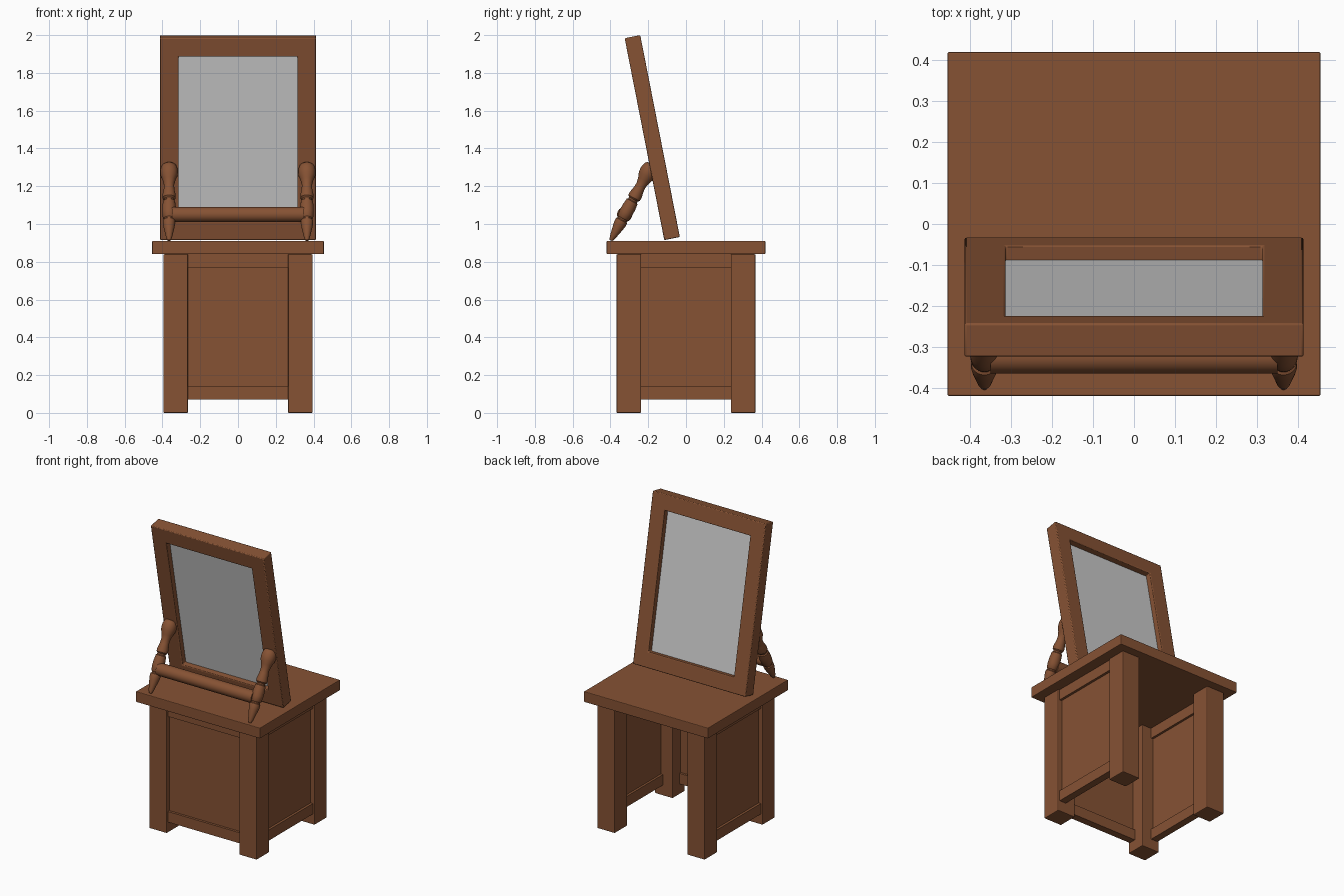
import bpy, bmesh, math
from mathutils import Matrix, Vector

if "Cube" in bpy.data.objects:
    bpy.data.objects.remove(bpy.data.objects["Cube"])

wood = bpy.data.materials.new("wood")
wood.diffuse_color = (0.24, 0.085, 0.034, 1)
wood.use_nodes = True
wood.node_tree.nodes["Principled BSDF"].inputs["Base Color"].default_value = wood.diffuse_color


def finish(name, bm, mat=wood, bevel=0.0, smooth=False):
    bmesh.ops.recalc_face_normals(bm, faces=bm.faces)
    me = bpy.data.meshes.new(name)
    bm.to_mesh(me)
    bm.free()
    ob = bpy.data.objects.new(name, me)
    bpy.context.collection.objects.link(ob)
    if mat:
        me.materials.append(mat)
    if bevel:
        m = ob.modifiers.new("bevel", 'BEVEL')
        m.width, m.segments = bevel, 2
    if smooth:
        bpy.ops.object.select_all(action='DESELECT')
        ob.select_set(True)
        bpy.context.view_layer.objects.active = ob
        bpy.ops.object.shade_smooth_by_angle(angle=math.radians(40))
    return ob


def box(name, x, y, z, mat=wood, bevel=0.0):
    bm = bmesh.new()
    size = [b - a for a, b in (x, y, z)]
    mid = [(a + b) / 2 for a, b in (x, y, z)]
    bmesh.ops.create_cube(bm, size=1, matrix=Matrix.Translation(mid) @ Matrix.Diagonal((*size, 1)))
    return finish(name, bm, mat, bevel)


def turned(name, profile, base, axis, sides=32):
    """Lathe (radius, distance) points around an axis starting at base."""
    bm = bmesh.new()
    rings = [[bm.verts.new((r * math.cos(2 * math.pi * i / sides),
                            r * math.sin(2 * math.pi * i / sides), t)) for i in range(sides)]
             for r, t in profile]
    for a, b in zip(rings, rings[1:]):
        for i in range(sides):
            j = (i + 1) % sides
            bm.faces.new((a[i], a[j], b[j], b[i]))
    bm.faces.new(rings[0])
    bm.faces.new(rings[-1])
    rot = Vector(axis).to_track_quat('Z', 'Y').to_matrix().to_4x4()
    bm.transform(Matrix.Translation(base) @ rot)
    return finish(name, bm, smooth=True)


# Table top
box("table_top", (-0.455, 0.455), (-0.42, 0.42), (0.84, 0.91), bevel=0.004)

# Four square legs
LX, LY, W = 0.395, 0.368, 0.13
for sx, side in ((-1, "left"), (1, "right")):
    for sy, end in ((-1, "front"), (1, "back")):
        xs = sorted((sx * LX, sx * (LX - W)))
        ys = sorted((sy * LY, sy * (LY - W)))
        box(f"{end}_{side}_leg", xs, ys, (0, 0.84), bevel=0.005)

# Panels with top and bottom rails: front, left and right (back stays open)
parts = (("panel", 0.028, 0.045, (0.10, 0.81)),
         ("top_rail", 0.012, 0.06, (0.77, 0.84)),
         ("bottom_rail", 0.012, 0.06, (0.07, 0.14)))
for part, near, far, z in parts:
    ix, iy = LX - W + 0.005, LY - W + 0.005
    box("front_" + part, (-ix, ix), (-LY + near, -LY + far), z)
    for s, side in ((-1, "left"), (1, "right")):
        box(f"{side}_{part}", sorted((s * (LX - near), s * (LX - far))), (-iy, iy), z)

# Tilted mirror frame: rectangular section swept round four mitred corners
HALF_W, LENGTH, DEPTH, BORDER = 0.414, 1.089, 0.084, 0.1
tilt = Matrix.Translation((0, -0.115, 0.915)) @ Matrix.Rotation(math.radians(11.1), 4, 'X')
bm = bmesh.new()
section = ((0, 0), (0, DEPTH), (BORDER, DEPTH), (BORDER, 0))
loops = [[bm.verts.new((sx * (HALF_W - d), y, LENGTH / 2 + sz * (LENGTH / 2 - d)))
          for d, y in section] for sx, sz in ((-1, -1), (1, -1), (1, 1), (-1, 1))]
for c in range(4):
    a, b = loops[c], loops[(c + 1) % 4]
    for i in range(4):
        j = (i + 1) % 4
        bm.faces.new((a[i], b[i], b[j], a[j]))
bm.transform(tilt)
finish("mirror_frame", bm, bevel=0.005, smooth=True)

# Grey mirror pane in the middle of the frame depth
pane = box("mirror_pane", (-HALF_W + BORDER - 0.005, HALF_W - BORDER + 0.005), (0.037, 0.047),
           (BORDER - 0.005, LENGTH - BORDER + 0.005), mat=None)
pane.data.transform(tilt)

# Turned supports leaning from the table to the frame
post = [(0.008, 0), (0.016, 0.02), (0.03, 0.085), (0.033, 0.105), (0.032, 0.12), (0.027, 0.125),
        (0.027, 0.132), (0.033, 0.138), (0.036, 0.17), (0.036, 0.20), (0.032, 0.235),
        (0.026, 0.24), (0.026, 0.248), (0.034, 0.256), (0.035, 0.275), (0.028, 0.31),
        (0.027, 0.335), (0.034, 0.365), (0.044, 0.39), (0.046, 0.41), (0.045, 0.43),
        (0.038, 0.45), (0.028, 0.458)]
for s, side in ((-1, "left"), (1, "right")):
    turned(side + "_support", post, (s * 0.365, -0.398, 0.913), (0, 0.48, 0.877))

# Round stretcher between the supports
turned("stretcher", [(0.04, 0), (0.04, 0.70)], (-0.35, -0.325, 1.05), (1, 0, 0))
